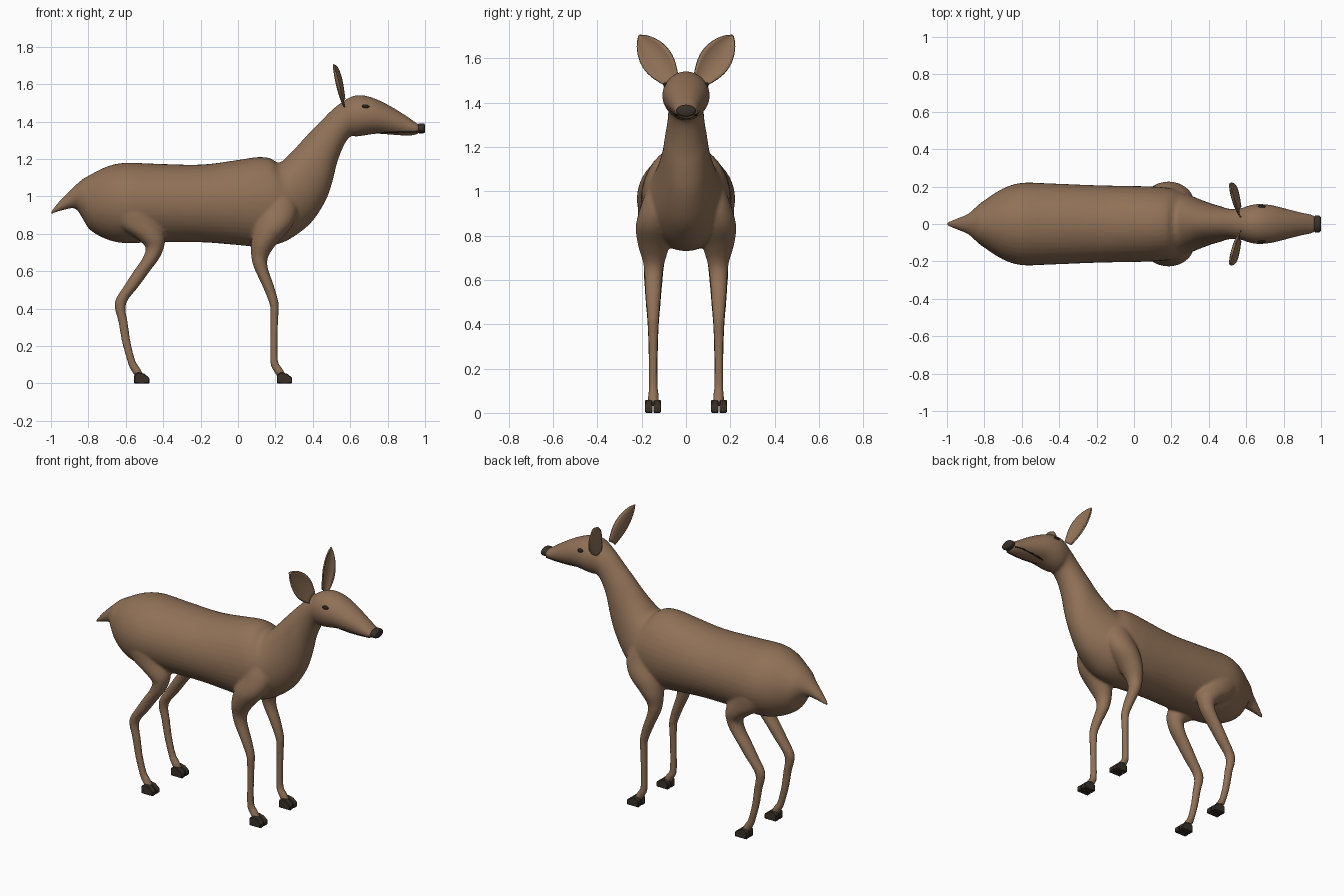
import bpy, bmesh, math
from mathutils import Vector

cube = bpy.data.objects.get("Cube")
if cube:
    bpy.data.objects.remove(cube, do_unlink=True)


def material(name, rgb):
    m = bpy.data.materials.new(name)
    m.use_nodes = True
    m.diffuse_color = (*rgb, 1)
    bsdf = next(n for n in m.node_tree.nodes if n.type == 'BSDF_PRINCIPLED')
    bsdf.inputs["Base Color"].default_value = (*rgb, 1)
    return m


FUR = material("brown fur", (0.28, 0.165, 0.095))
HORN = material("dark hoof", (0.04, 0.03, 0.02))
BLACK = material("near black", (0.02, 0.016, 0.012))


def finish(name, bm, mat, angle=60):
    bmesh.ops.recalc_face_normals(bm, faces=bm.faces)
    mesh = bpy.data.meshes.new(name)
    bm.to_mesh(mesh)
    bm.free()
    mesh.materials.append(mat)
    ob = bpy.data.objects.new(name, mesh)
    bpy.context.collection.objects.link(ob)
    bpy.ops.object.select_all(action='DESELECT')
    ob.select_set(True)
    bpy.context.view_layer.objects.active = ob
    bpy.ops.object.shade_smooth_by_angle(angle=math.radians(angle))
    return ob


def smooth_rows(rows, steps=4):
    """Catmull-Rom interpolation of rows of numbers."""
    pts = [rows[0], *rows, rows[-1]]
    out = []
    for a, b, c, d in zip(pts, pts[1:], pts[2:], pts[3:]):
        for k in range(steps):
            t = k / steps
            out.append([q + t / 2 * (r - p + t * (2 * p - 5 * q + 4 * r - s + t * (3 * (q - r) + s - p)))
                        for p, q, r, s in zip(a, b, c, d)])
    return out + [list(rows[-1])]


def loft(bm, sections, sides=28):
    """Skin elliptical rings, each given as centre and two half axes."""
    rings = []
    for centre, u, v in sections:
        angles = [2 * math.pi * i / sides for i in range(sides)]
        rings.append([bm.verts.new(centre + u * math.cos(a) + v * math.sin(a)) for a in angles])
    for r, s in zip(rings, rings[1:]):
        for i in range(sides):
            j = (i + 1) % sides
            bm.faces.new((r[i], r[j], s[j], s[i]))
    bm.faces.new(rings[0][::-1])
    bm.faces.new(rings[-1])


# Body sections from tail to muzzle: top x, top z, bottom x, bottom z, half width
TRUNK = [
    (-1, .92, -1, .905, .01), (-.95, .98, -.94, .925, .03), (-.9, 1.03, -.87, .935, .055),
    (-.84, 1.085, -.83, .88, .1), (-.8, 1.11, -.79, .82, .13), (-.7, 1.16, -.7, .77, .19),
    (-.6, 1.18, -.6, .75, .22), (-.45, 1.175, -.45, .755, .217), (-.2, 1.17, -.2, .755, .207),
    (0, 1.195, 0, .74, .203), (.1, 1.21, .12, .73, .2), (.17, 1.205, .23, .75, .19),
    (.22, 1.18, .32, .8, .165)]
NECK_AND_HEAD = [
    (.28, 1.23, .4, .87, .135), (.34, 1.295, .47, .98, .11), (.4, 1.36, .505, 1.08, .097),
    (.45, 1.41, .53, 1.18, .085), (.5, 1.46, .565, 1.27, .08), (.55, 1.5, .6, 1.32, .085),
    (.61, 1.535, .63, 1.32, .1), (.67, 1.54, .67, 1.325, .107), (.74, 1.52, .74, 1.335, .1),
    (.82, 1.48, .82, 1.33, .08), (.9, 1.43, .9, 1.325, .06), (.95, 1.395, .95, 1.33, .05),
    (.985, 1.375, .98, 1.35, .03)]

# Leg sections from hoof to hip: z, x, half length, y, half width
FRONT_LEG = [
    (.03, .24, .025, .147, .025), (.08, .21, .027, .147, .024), (.12, .193, .021, .148, .021),
    (.25, .192, .02, .148, .02), (.38, .195, .022, .148, .024), (.43, .192, .025, .148, .027),
    (.52, .162, .031, .148, .034), (.62, .122, .037, .147, .041), (.68, .117, .046, .145, .049),
    (.75, .14, .07, .145, .07), (.84, .19, .1, .14, .087), (.93, .22, .1, .12, .085),
    (1.02, .22, .07, .11, .06), (1.08, .22, .02, .1, .02)]
HIND_LEG = [
    (.03, -.52, .025, .147, .025), (.08, -.55, .027, .147, .024), (.12, -.57, .022, .148, .021),
    (.22, -.597, .023, .148, .021), (.33, -.615, .025, .148, .023), (.4, -.63, .028, .148, .026),
    (.45, -.62, .034, .148, .03), (.52, -.57, .04, .148, .036), (.6, -.515, .043, .147, .042),
    (.67, -.465, .045, .145, .047), (.73, -.445, .05, .143, .053), (.78, -.47, .08, .14, .068),
    (.85, -.53, .12, .135, .08), (.95, -.57, .12, .13, .08), (1.05, -.57, .05, .1, .04)]

# Trunk, neck, head and legs fused into one smooth skin
bm = bmesh.new()
rings = []
for tx, tz, bx, bz, w in smooth_rows(TRUNK + NECK_AND_HEAD):
    top, bottom = Vector((tx, 0, tz)), Vector((bx, 0, bz))
    rings.append(((top + bottom) / 2, (top - bottom) / 2, Vector((0, w, 0))))
loft(bm, rings, 40)
for side in (-1, 1):
    for leg in (FRONT_LEG, HIND_LEG):
        loft(bm, [(Vector((x, side * y, z)), Vector((rx, 0, 0)), Vector((0, side * ry, 0)))
                  for z, x, rx, y, ry in smooth_rows(leg)])
body = finish("body", bm, FUR)
remesh = body.modifiers.new("fuse", 'REMESH')
remesh.mode = 'VOXEL'
remesh.voxel_size = 0.009
remesh.use_smooth_shade = True
relax = body.modifiers.new("relax", 'SMOOTH')
relax.factor = 0.5
relax.iterations = 4

# Cloven hooves: two toes per foot
TOE = [(0, 0), (0, .045), (.02, .06), (.055, .052), (.082, .03), (.082, 0)]
for end, heel in (("front", .208), ("hind", -.556)):
    for side, label in ((-1, "right"), (1, "left")):
        bm = bmesh.new()
        for toe in (-1, 1):
            mid = side * .149 + toe * .019
            face = bm.faces.new([bm.verts.new((heel + x, mid - .017, z)) for x, z in TOE])
            grown = bmesh.ops.extrude_face_region(bm, geom=[face])["geom"]
            moved = [v for v in grown if isinstance(v, bmesh.types.BMVert)]
            bmesh.ops.translate(bm, verts=moved, vec=(0, .034, 0))
        hoof = finish(f"{end}_{label}_hoof", bm, HORN, 30)
        bevel = hoof.modifiers.new("soft edges", 'BEVEL')
        bevel.width = 0.004

for side, label in ((-1, "right"), (1, "left")):
    # Ear: a thin cupped leaf leaning outward and back
    base, tip = Vector((.565, side * .065, 1.5)), Vector((.512, side * .212, 1.705))
    across = Vector((0, side * .8, -.6))
    bm = bmesh.new()
    rows, cols = 14, 8
    grid = []
    for i in range(rows + 1):
        t = i / rows
        width = .036 + .034 * math.sin(math.pi * min(t * 1.1, 1)) if t < .45 else .07 * (1 - ((t - .45) / .55) ** 2) ** .8
        row = []
        for j in range(cols + 1):
            u = 2 * j / cols - 1
            p = base.lerp(tip, t) + across * (u * max(width, .001))
            p.x += .32 * width * (u * u - .5)
            row.append(bm.verts.new(p))
        grid.append(row)
    for a, b in zip(grid, grid[1:]):
        for j in range(cols):
            bm.faces.new((a[j], a[j + 1], b[j + 1], b[j]))
    ear = finish(f"{label}_ear", bm, FUR)
    shell = ear.modifiers.new("thickness", 'SOLIDIFY')
    shell.thickness = 0.008
    shell.offset = 0

    # Eye
    bm = bmesh.new()
    bmesh.ops.create_uvsphere(bm, u_segments=16, v_segments=10, radius=1)
    bmesh.ops.scale(bm, verts=bm.verts, vec=(.021, .011, .011))
    bmesh.ops.translate(bm, verts=bm.verts, vec=(.682, side * .092, 1.481))
    finish(f"{label}_eye", bm, BLACK)

    # Mouth line
    bm = bmesh.new()
    lip = smooth_rows([(.74, .031, 1.34), (.82, .043, 1.342), (.9, .047, 1.345), (.96, .04, 1.345)])
    loft(bm, [(Vector((x, side * y, z)), Vector((0, .005, 0)), Vector((0, 0, .003)))
              for x, y, z in lip], 8)
    finish(f"{label}_mouth_line", bm, BLACK)

# Nose: a rounded oval pad
bm = bmesh.new()
loft(bm, [(Vector((x, 0, 1.364)), Vector((0, .045 * s, 0)), Vector((0, 0, .027 * s)))
          for x, s in ((.962, .85), (.97, 1), (.99, 1), (.997, .9), (1, .7))], 24)
finish("nose", bm, HORN, 50)
